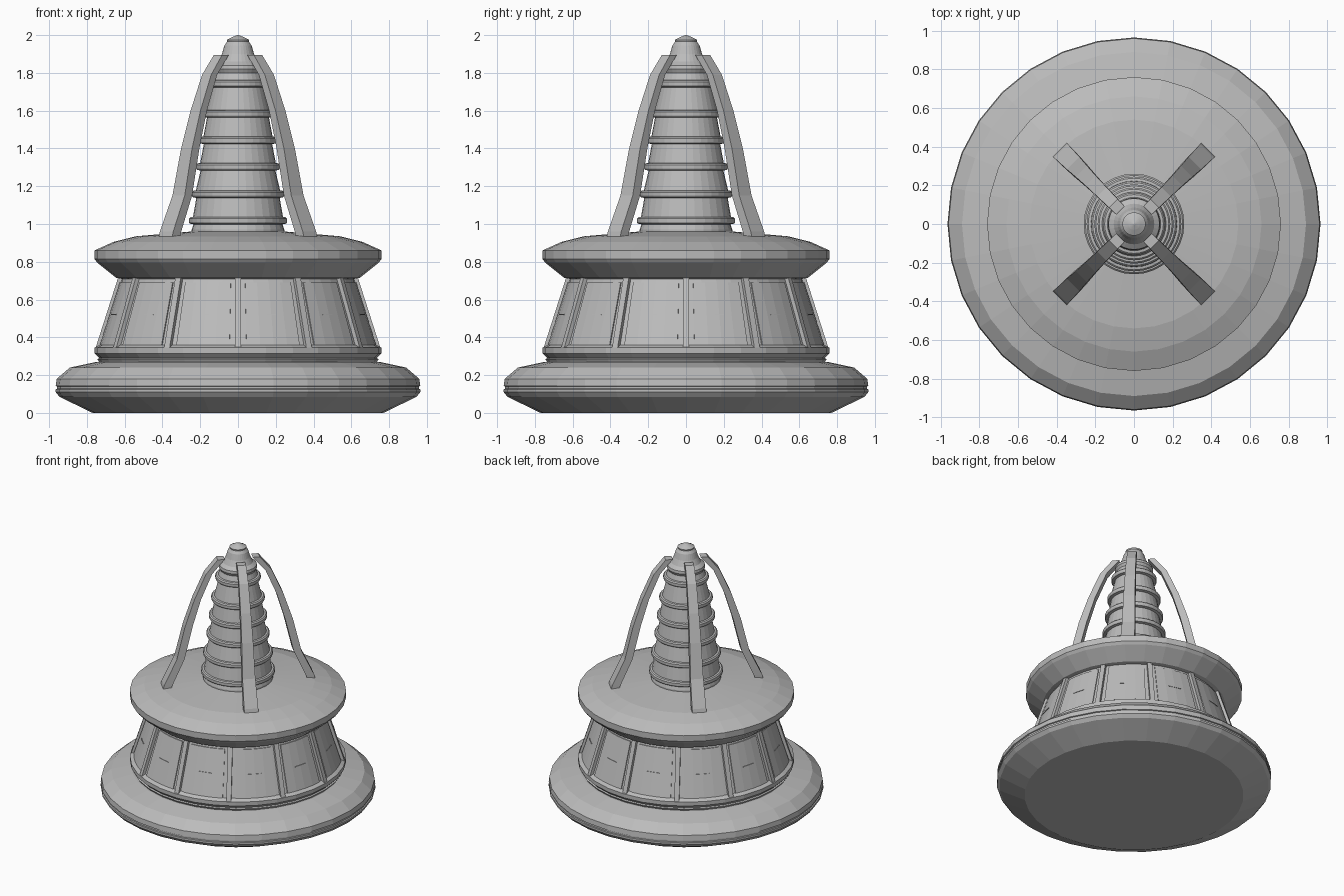
import bpy
import bmesh
from math import sin, cos, pi, radians
from mathutils import Vector

cube = bpy.data.objects.get("Cube")
if cube:
    bpy.data.objects.remove(cube, do_unlink=True)

grey = bpy.data.materials.new("stone_grey")
grey.use_nodes = True
colour = (0.5, 0.5, 0.5, 1)
grey.diffuse_color = colour
grey.node_tree.nodes["Principled BSDF"].inputs["Base Color"].default_value = colour


def finish(name, bm):
    bmesh.ops.recalc_face_normals(bm, faces=bm.faces)
    mesh = bpy.data.meshes.new(name)
    bm.to_mesh(mesh)
    bm.free()
    mesh.materials.append(grey)
    obj = bpy.data.objects.new(name, mesh)
    bpy.context.collection.objects.link(obj)
    return obj


def polar(radius, angle, z):
    return Vector((radius * cos(angle), radius * sin(angle), z))


def lathe(name, profile, sides=32):
    """Closed turned solid from (radius, height) points, bottom to top."""
    bm = bmesh.new()
    rings = [[bm.verts.new(polar(r, 2 * pi * i / sides, z)) for i in range(sides)]
             for r, z in profile]
    for low, high in zip(rings, rings[1:]):
        for i in range(sides):
            j = (i + 1) % sides
            bm.faces.new((low[i], low[j], high[j], high[i]))
    bm.faces.new(rings[0])
    bm.faces.new(rings[-1])
    return finish(name, bm)


def loft(bm, sections):
    """Skin a row of four-cornered cross-sections and cap both ends."""
    rows = [[bm.verts.new(p) for p in s] for s in sections]
    for a, b in zip(rows, rows[1:]):
        for i in range(4):
            j = (i + 1) % 4
            bm.faces.new((a[i], a[j], b[j], b[i]))
    bm.faces.new(rows[0])
    bm.faces.new(rows[-1])


def drum_radius(z):
    return 0.73 - (z - 0.35) * 0.32


def plate(bm, middle, half, z0, z1, lift):
    """Curved plate lying on the sloping drum wall."""
    steps = 4
    sections = []
    for k in range(steps + 1):
        a = middle + half * (2 * k / steps - 1)
        r0, r1 = drum_radius(z0), drum_radius(z1)
        sections.append([polar(r0 - 0.02, a, z0), polar(r0 + lift, a, z0),
                         polar(r1 + lift, a, z1), polar(r1 - 0.02, a, z1)])
    loft(bm, sections)


# Heavy base, footing ring, drum and overhanging cap
lathe("base", [(0.77, 0), (0.945, 0.085), (0.965, 0.11), (0.965, 0.125),
               (0.957, 0.128), (0.957, 0.14), (0.965, 0.143), (0.96, 0.18),
               (0.89, 0.24), (0.75, 0.27)])
lathe("footing_ring", [(0.73, 0.26), (0.745, 0.285), (0.735, 0.29), (0.76, 0.315),
                       (0.76, 0.345), (0.73, 0.36)])
lathe("drum", [(drum_radius(z), z) for z in (0.34, 0.74)], 48)
lathe("cap", [(0.59, 0.705), (0.645, 0.715), (0.745, 0.795), (0.76, 0.815),
              (0.76, 0.86), (0.66, 0.905), (0.54, 0.935), (0.25, 0.96)])

# Wall panels with a short seam strip, and upright ribs between them
panels, seams, ribs = bmesh.new(), bmesh.new(), bmesh.new()
for i in range(12):
    a = radians(30 * i)
    plate(panels, a + radians(15), radians(11.5), 0.36, 0.69, 0.006)
    plate(seams, a + radians(15), radians(4), 0.517, 0.523, 0.009)
    side = Vector((-sin(a), cos(a), 0)) * 0.017
    sections = []
    for z in (0.345, 0.73):
        inner = polar(drum_radius(z) - 0.03, a, z)
        outer = polar(drum_radius(z) + 0.022, a, z)
        sections.append([inner - side, outer - side, outer + side, inner + side])
    loft(ribs, sections)
finish("wall_panels", panels)
finish("panel_seams", seams)
finish("wall_ribs", ribs)

# Tapering spire with six raised collars and a pointed finial
collars = [(0.26, 1.02), (0.245, 1.16), (0.222, 1.305), (0.205, 1.445),
           (0.188, 1.585), (0.16, 1.745)]
spire = [(0.245, 0.95), (0.245, 0.97)]
for r, z in collars:
    spire += [(r - 0.024, z - 0.022), (r - 0.004, z - 0.018), (r, z - 0.01),
              (r, z + 0.008), (r - 0.008, z + 0.016), (r - 0.022, z + 0.018)]
spire += [(0.125, 1.80)]
lathe("spire", spire)
lathe("finial", [(0.12, 1.79), (0.135, 1.82), (0.132, 1.84), (0.105, 1.86),
                 (0.085, 1.90), (0.072, 1.945), (0.058, 1.965), (0.06, 1.975),
                 (0.03, 1.99), (0.004, 2.0)])

# Four curved buttresses: height, inner radius, outer radius, half width
path = [(0.92, 0.49, 0.545, 0.05), (0.96, 0.475, 0.535, 0.05),
        (1.15, 0.39, 0.445, 0.046), (1.4, 0.33, 0.385, 0.041),
        (1.6, 0.27, 0.318, 0.037), (1.79, 0.19, 0.235, 0.034),
        (1.895, 0.10, 0.15, 0.031)]
buttresses = bmesh.new()
for i in range(4):
    a = radians(45 + 90 * i)
    side = Vector((-sin(a), cos(a), 0))
    sections = []
    for z, r0, r1, w in path:
        inner, outer = polar(r0, a, z), polar(r1, a, z)
        sections.append([inner - side * w, outer - side * w,
                         outer + side * w, inner + side * w])
    loft(buttresses, sections)
finish("buttresses", buttresses)
